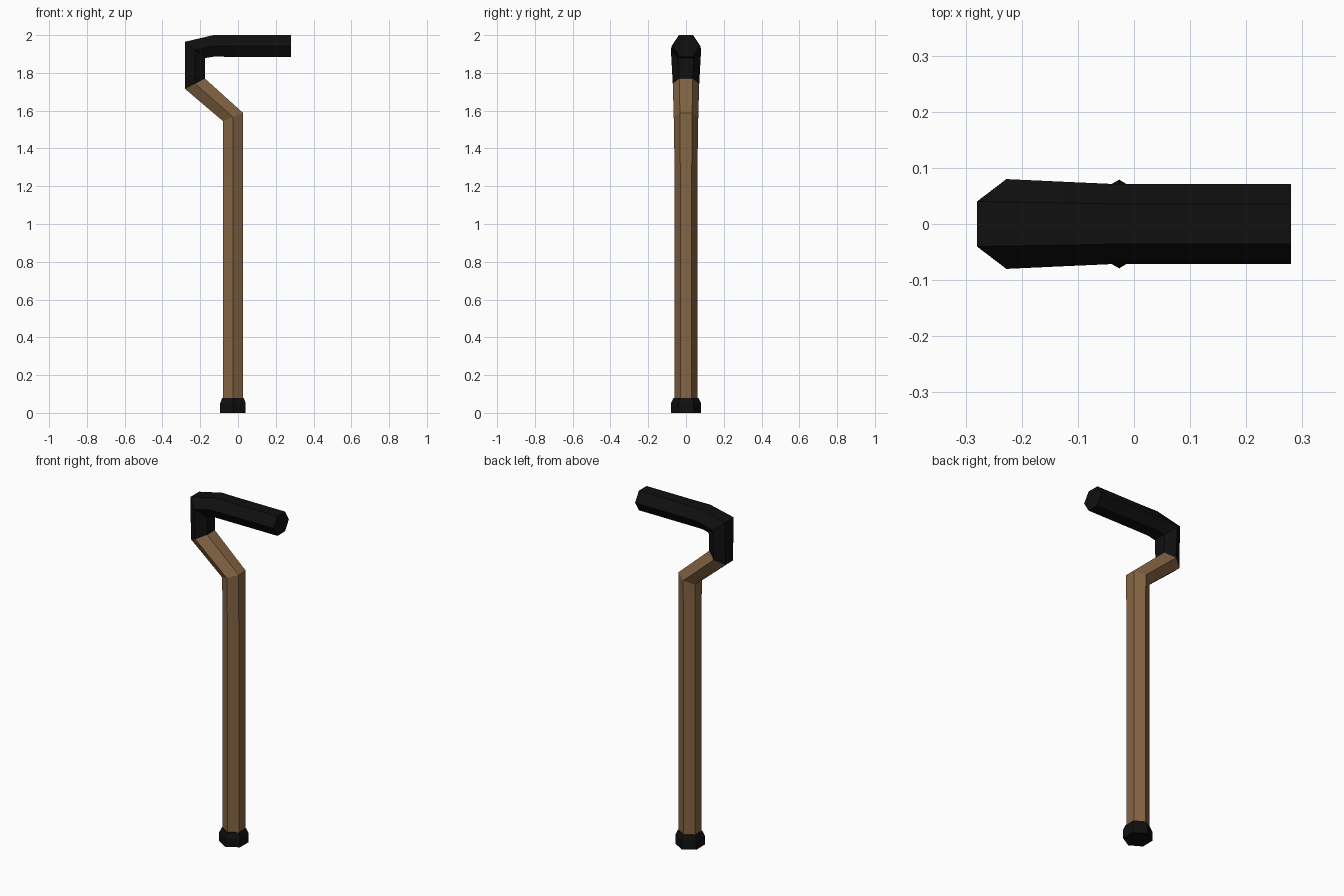
import bpy, bmesh

if "Cube" in bpy.data.objects:
    bpy.data.objects.remove(bpy.data.objects["Cube"])


def material(name, rgb):
    m = bpy.data.materials.new(name)
    m.diffuse_color = (*rgb, 1)
    m.use_nodes = True
    m.node_tree.nodes["Principled BSDF"].inputs["Base Color"].default_value = m.diffuse_color
    return m


wood = material("brown wood", (0.235, 0.13, 0.056))
rubber = material("black rubber", (0.005, 0.005, 0.005))


def loft(name, sections, mat, cap_start=False, cap_end=False):
    """Six-sided tube; each section is (outer x, z, inner x, z, half width)."""
    bm = bmesh.new()
    rings = []
    for ox, oz, ix, iz, w in sections:
        mx, mz = (ox + ix) / 2, (oz + iz) / 2
        pts = [(ox, -w / 2, oz), (mx, -w, mz), (ix, -w / 2, iz),
               (ix, w / 2, iz), (mx, w, mz), (ox, w / 2, oz)]
        rings.append([bm.verts.new(p) for p in pts])
    for a, b in zip(rings, rings[1:]):
        for i in range(6):
            j = (i + 1) % 6
            bm.faces.new((a[i], a[j], b[j], b[i]))
    if cap_start:
        bm.faces.new(rings[0][::-1])
    if cap_end:
        bm.faces.new(rings[-1])
    bm.normal_update()
    me = bpy.data.meshes.new(name)
    bm.to_mesh(me)
    bm.free()
    me.materials.append(mat)
    ob = bpy.data.objects.new(name, me)
    bpy.context.collection.objects.link(ob)
    return ob


# Wooden shaft with its offset bend near the top
bend_top = (-0.28, 1.715, -0.175, 1.77, 0.07)
loft("shaft", [
    (-0.079, 0.07, 0.026, 0.07, 0.06),
    (-0.079, 1.27, 0.026, 1.27, 0.06),
    (-0.08, 1.545, 0.027, 1.588, 0.065),
    bend_top,
], wood)

# Black grip: riser, rounded corner and horizontal handle
loft("handle_grip", [
    bend_top,
    (-0.28, 1.965, -0.175, 1.878, 0.08),
    (-0.13, 2.0, -0.13, 1.886, 0.0755),
    (-0.03, 2.0, -0.03, 1.885, 0.071),
    (0.28, 2.0, 0.28, 1.885, 0.071),
], rubber, cap_end=True)

# Rubber foot with a chamfered top
loft("rubber_foot", [
    (-0.094, 0.0, 0.041, 0.0, 0.079),
    (-0.094, 0.052, 0.041, 0.052, 0.079),
    (-0.083, 0.08, 0.03, 0.08, 0.065),
    (-0.079, 0.08, 0.026, 0.08, 0.06),
], rubber, cap_start=True)
